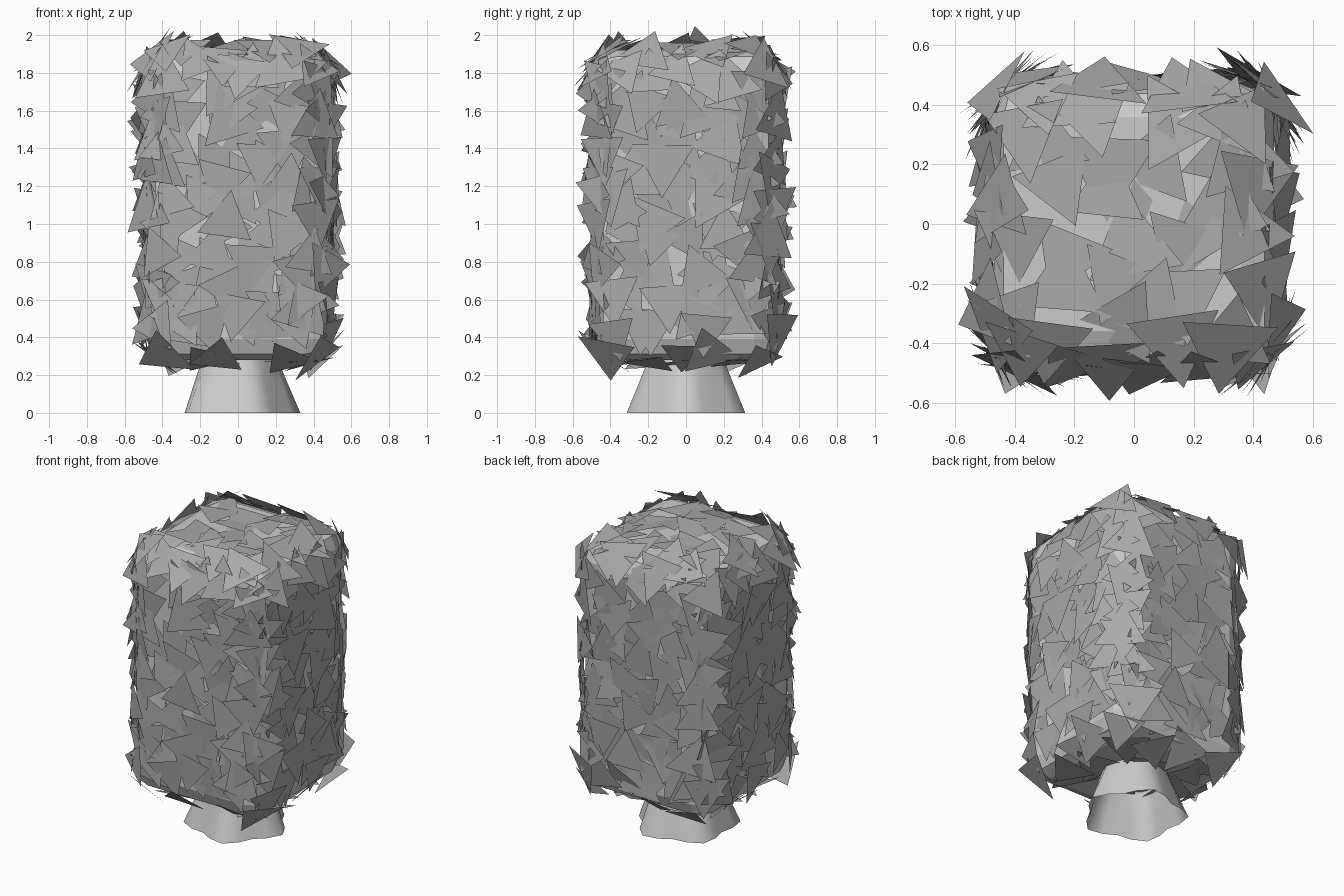
import bpy, bmesh, math, random
from mathutils import Vector, Matrix

if "Cube" in bpy.data.objects:
    bpy.data.objects.remove(bpy.data.objects["Cube"])

random.seed(5)
HALF = Vector((0.485, 0.485, 0.83))   # half size of the leaf shell
CORE = Vector((0.47, 0.47, 0.82))     # half size of the solid block
MID = Vector((0, 0, 1.10))            # centre of both
ROUND = 0.13                          # edge rounding of the shell
TURN = 0.20                           # how early leaf directions turn at edges


def make_object(name, bm):
    mesh = bpy.data.meshes.new(name)
    bm.to_mesh(mesh)
    bm.free()
    obj = bpy.data.objects.new(name, mesh)
    bpy.context.collection.objects.link(obj)
    return obj


# Trunk: open five-pointed flared root base narrowing upward
bm = bmesh.new()
rings = []
for z, r, dent in ((0, 0.33, 0.80), (0.14, 0.27, 0.85), (0.27, 0.215, 0.90), (0.5, 0.15, 0.95)):
    ring = []
    for i in range(20):
        a = math.tau * i / 20
        k = dent + (1 - dent) * (0.5 + 0.5 * math.cos(5 * a))
        ring.append(bm.verts.new((r * k * math.cos(a), r * k * math.sin(a), z)))
    rings.append(ring)
for lo, hi in zip(rings, rings[1:]):
    for i in range(20):
        j = (i + 1) % 20
        bm.faces.new((lo[i], lo[j], hi[j], hi[i])).smooth = True
make_object("trunk", bm)

# Core: chamfered block under the leaves
bm = bmesh.new()
bmesh.ops.create_cube(bm, size=2)
bmesh.ops.scale(bm, vec=CORE, verts=bm.verts)
bmesh.ops.translate(bm, vec=MID, verts=bm.verts)
bmesh.ops.bevel(bm, geom=bm.edges[:], offset=0.11, segments=2, profile=0.5, affect='EDGES')
make_object("hedge_core", bm)

# Leaves: flat triangles scattered over the block, turned diagonally at its edges
bm = bmesh.new()


def inset(p, r):
    return Vector([max(-(h - r), min(h - r, c)) for c, h in zip(p, HALF)])


def add_leaf(p):
    inner = inset(p, ROUND)
    n = (p - inset(p, TURN)).normalized()
    at = MID + inner + (p - inner).normalized() * (ROUND + random.uniform(-0.01, 0.015))
    tilt = Vector([random.uniform(-0.1, 0.1) for _ in range(3)])
    rot = (n + tilt).to_track_quat('Z', 'Y').to_matrix().to_4x4()
    m = Matrix.Translation(at) @ rot @ Matrix.Rotation(random.uniform(0, math.tau), 4, 'Z')
    s = random.uniform(0.9, 1.15)
    w, h = 0.145 * s, 0.25 * s
    bm.faces.new([bm.verts.new(m @ Vector(v)) for v in
                  ((-w, -h * 0.4, 0), (w, -h * 0.4, 0), (0, h * 0.6, 0))])


def cover(axis, sign, nu, nv, low=-1, high=1):
    u, v = [k for k in range(3) if k != axis]
    for i in range(nu):
        for j in range(nv):
            p = Vector()
            p[axis] = sign * HALF[axis]
            p[u] = HALF[u] * (2 * (i + random.random()) / nu - 1)
            p[v] = HALF[v] * (low + (high - low) * (j + random.random()) / nv)
            add_leaf(p)


for sign in (-1, 1):
    cover(0, sign, 7, 11, -0.86, 0.96)
    cover(1, sign, 7, 11, -0.86, 0.96)
cover(2, 1, 6, 6)
cover(2, -1, 5, 5)
leaves = make_object("leaves", bm)
mat = bpy.data.materials.new("leaf_grey")
mat.diffuse_color = (0.4, 0.4, 0.4, 1)
mat.use_nodes = True
mat.node_tree.nodes["Principled BSDF"].inputs["Base Color"].default_value = mat.diffuse_color
leaves.data.materials.append(mat)
